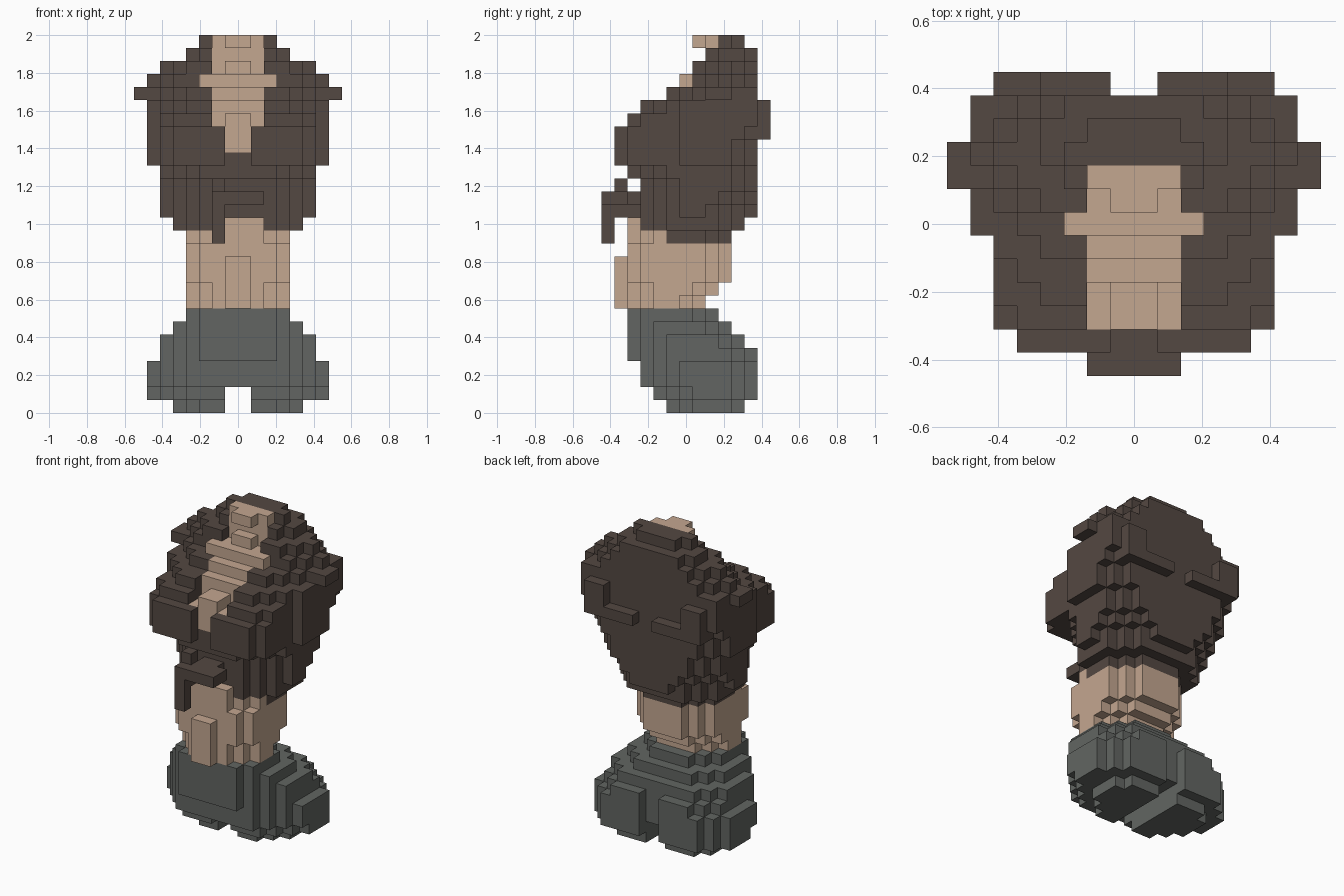
import bpy
import bmesh
from mathutils import Vector

if "Cube" in bpy.data.objects:
    bpy.data.objects.remove(bpy.data.objects["Cube"], do_unlink=True)

UNIT = 2 / 29
DEPTH = 13
cells = {}


def column(x):
    """Distance of a cell column from the middle plane."""
    return x if x >= 0 else -1 - x


def slab(part, levels, half, front, back, cut_front, cut_back):
    """Mirrored slab of cells with stepped corners."""
    for z in range(*levels):
        for x in range(-half, half):
            side = half - 1 - column(x)
            for y in range(front, back):
                if side + y - front >= cut_front and side + back - 1 - y >= cut_back:
                    cells[x, y, z] = part


def block(part, xs, ys, zs, mirror=True):
    """Box of cells, mirrored across the middle plane by default."""
    for x in range(*xs):
        for y in range(*ys):
            for z in range(*zs):
                cells[x, y, z] = part
                if mirror:
                    cells[-1 - x, y, z] = part


# Neck: stepped column that leans forward
slab("neck", (8, 9), 4, 2, 8, 2, 2)
slab("neck", (9, 10), 4, 2, 9, 2, 2)
slab("neck", (10, 13), 4, 2, 10, 1, 2)
slab("neck", (13, 15), 4, 2, 10, 2, 2)
block("neck", (0, 1), (1, 2), (8, 12))

# Base: two feet merging into rounded shoulders
slab("base", (0, 1), 5, 5, 11, 2, 1)
slab("base", (1, 2), 7, 4, 12, 3, 2)
slab("base", (2, 4), 7, 3, 12, 3, 2)
slab("base", (4, 5), 6, 2, 12, 3, 2)
slab("base", (5, 6), 6, 2, 11, 3, 2)
slab("base", (6, 7), 5, 2, 10, 2, 2)
slab("base", (7, 8), 4, 2, 9, 1, 2)

# Hair: lower fringe, bulging middle, domed crown
slab("hair", (13, 14), 4, 5, 10, 0, 2)
slab("hair", (14, 15), 5, 3, 11, 2, 2)
slab("hair", (15, 16), 6, 3, 12, 3, 4)
slab("hair", (16, 17), 6, 3, 12, 3, 3)
slab("hair", (17, 18), 6, 3, 12, 3, 2)
slab("hair", (18, 19), 6, 2, 12, 3, 2)
slab("hair", (19, 22), 6, 2, 12, 0, 1)
slab("hair", (22, 23), 6, 2, 12, 1, 0)
slab("hair", (19, 21), 7, 6, 12, 0, 2)
slab("hair", (21, 22), 7, 6, 12, 0, 1)
slab("hair", (22, 24), 7, 6, 12, 0, 0)
slab("hair", (23, 24), 6, 3, 12, 2, 0)
slab("hair", (24, 25), 7, 5, 12, 3, 0)
slab("hair", (25, 26), 7, 7, 12, 2, 2)
slab("hair", (26, 27), 6, 7, 12, 2, 2)
slab("hair", (27, 28), 4, 8, 12, 1, 1)
slab("hair", (28, 29), 3, 9, 11, 0, 1)

# Front lobes, side tufts and rear tufts
block("hair", (1, 5), (1, 2), (19, 22))
block("hair", (7, 8), (8, 10), (24, 25))
block("hair", (4, 6), (12, 13), (21, 24))
block("hair", (1, 6), (12, 13), (21, 22))

# Loose strand hanging at the front
block("hair", (-2, -1), (0, 1), (13, 16), False)
block("hair", (-2, -1), (0, 3), (15, 16), False)
block("hair", (-2, 2), (0, 2), (16, 17), False)
block("hair", (-1, 1), (2, 3), (16, 17), False)
block("hair", (-2, -1), (1, 2), (16, 18), False)

# Carve the gap between the feet, the rear notch and the hollows of the face
for x, y, z in list(cells):
    i = column(x)
    foot_gap = i == 0 and z < 2
    rear_notch = i == 0 and z < 5 and y == 11
    eye_hollow = i == 1 and z > 21 and y < 4
    nose_top = i == 0 and z > 22 and y < 4
    brow_hollow = i == 1 and z > 25 and y == 7
    if foot_gap or rear_notch or eye_hollow or nose_top or brow_hollow:
        del cells[x, y, z]

# Face: pale stripe stepping up the front of the hair
for (x, y, z), part in list(cells.items()):
    i = column(x)
    stripe = i < 2 and z > 20 and 2 <= y < 9
    chin = i < 1 and z == 20 and y < 4
    if part == "hair" and (stripe or chin):
        cells[x, y, z] = "face"
block("face", (0, 3), (6, 7), (25, 26))
block("face", (0, 1), (7, 8), (28, 29))
block("face", (0, 2), (8, 9), (28, 29))


def material(name, colour):
    mat = bpy.data.materials.new(name)
    mat.use_nodes = True
    mat.diffuse_color = (*colour, 1)
    mat.node_tree.nodes["Principled BSDF"].inputs["Base Color"].default_value = (*colour, 1)
    return mat


def build(name, mat):
    """Skin the exposed sides of one part's cells."""
    bm = bmesh.new()
    points = {}

    def vertex(corner):
        key = tuple(round(2 * c) for c in corner)
        if key not in points:
            x, y, z = corner
            points[key] = bm.verts.new((x * UNIT, (y - DEPTH / 2) * UNIT, z * UNIT))
        return points[key]

    for cell, owner in cells.items():
        if owner != name:
            continue
        centre = Vector(cell) + Vector((0.5, 0.5, 0.5))
        for axis in range(3):
            for sign in (-1, 1):
                normal = Vector((0, 0, 0))
                normal[axis] = sign
                if tuple(int(c) for c in Vector(cell) + normal) in cells:
                    continue
                u = Vector((0, 0, 0))
                u[(axis + 1) % 3] = 0.5
                v = normal.cross(u)
                middle = centre + normal / 2
                ring = (middle - u - v, middle + u - v, middle + u + v, middle - u + v)
                bm.faces.new([vertex(c) for c in ring])
    mesh = bpy.data.meshes.new(name)
    bm.to_mesh(mesh)
    bm.free()
    mesh.materials.append(mat)
    bpy.context.collection.objects.link(bpy.data.objects.new(name, mesh))


skin = material("skin tan", (0.55, 0.385, 0.28))
build("base", material("slate grey", (0.122, 0.131, 0.122)))
build("neck", skin)
build("face", skin)
build("hair", material("dark brown", (0.088, 0.065, 0.054)))
